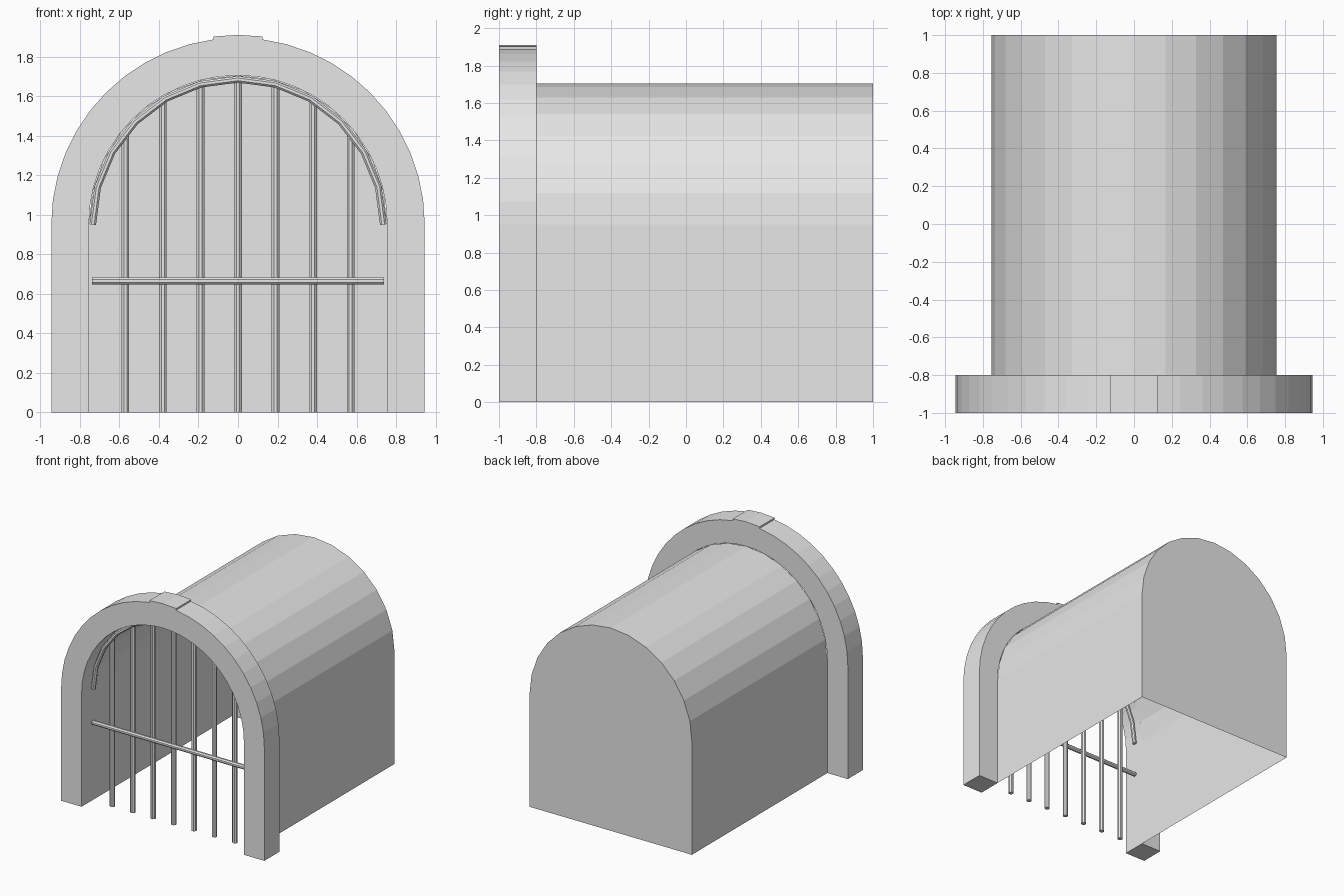
import bpy
import bmesh
from math import sin, cos, pi, sqrt
from mathutils import Vector

SPRING = 0.95      # height where the arches begin
R_IN = 0.755       # tunnel and opening radius
R_OUT = 0.945      # portal outer radius
FRONT, REAR_OF_PORTAL, BACK = -1.0, -0.8, 1.0

cube = bpy.data.objects.get("Cube")
if cube:
    bpy.data.objects.remove(cube, do_unlink=True)

grey = bpy.data.materials.new("plain_grey")
grey.use_nodes = True
colour = (0.8, 0.8, 0.8, 1)
grey.diffuse_color = colour
grey.node_tree.nodes["Principled BSDF"].inputs["Base Color"].default_value = colour


def finish(bm, name):
    bmesh.ops.recalc_face_normals(bm, faces=bm.faces)
    mesh = bpy.data.meshes.new(name)
    bm.to_mesh(mesh)
    bm.free()
    mesh.materials.append(grey)
    obj = bpy.data.objects.new(name, mesh)
    bpy.context.collection.objects.link(obj)
    return obj


def arc(radius, steps, start=0.0, end=pi):
    """Points (x, z) from the right springing over the crown."""
    angles = [start + (end - start) * i / steps for i in range(steps + 1)]
    return [(radius * cos(a), SPRING + radius * sin(a)) for a in angles]


def arch_outline(radius, steps):
    return [(radius, 0)] + arc(radius, steps) + [(-radius, 0)]


def band(name, outer, inner, y0, y1):
    """Solid strip between two matching outlines, from y0 to y1."""
    bm = bmesh.new()
    rings = []
    for (xo, zo), (xi, zi) in zip(outer, inner):
        rings.append([bm.verts.new(p) for p in
                      ((xo, y0, zo), (xo, y1, zo), (xi, y1, zi), (xi, y0, zi))])
    for a, b in zip(rings, rings[1:]):
        for k in range(4):
            n = (k + 1) % 4
            bm.faces.new((a[k], a[n], b[n], b[k]))
    bm.faces.new(rings[0])
    bm.faces.new(rings[-1])
    return finish(bm, name)


def tube(name, path, radius, sides=8):
    """Faceted rod swept along a path, closed at both ends."""
    pts = [Vector(p) for p in path]
    bm = bmesh.new()
    rings = []
    for i, p in enumerate(pts):
        t = (pts[min(i + 1, len(pts) - 1)] - pts[max(i - 1, 0)]).normalized()
        u = Vector((0, 1, 0))
        v = t.cross(u)
        rings.append([bm.verts.new(p + radius * (u * cos(a) + v * sin(a)))
                      for a in (2 * pi * (k + 0.5) / sides for k in range(sides))])
    for a, b in zip(rings, rings[1:]):
        for k in range(sides):
            n = (k + 1) % sides
            bm.faces.new((a[k], a[n], b[n], b[k]))
    bm.faces.new(rings[0])
    bm.faces.new(rings[-1])
    return finish(bm, name)


# Tunnel shell: thin vault with a closed back and an open floor
bm = bmesh.new()
outline = arch_outline(R_IN, 14)
near = [bm.verts.new((x, REAR_OF_PORTAL, z)) for x, z in outline]
far = [bm.verts.new((x, BACK, z)) for x, z in outline]
for i in range(len(outline) - 1):
    bm.faces.new((near[i], near[i + 1], far[i + 1], far[i]))
bm.faces.new(far)
finish(bm, "tunnel_shell")

# Portal surround and its slightly raised keystone
band("portal_arch", arch_outline(R_OUT, 24), arch_outline(R_IN, 24),
     FRONT, REAR_OF_PORTAL)
half = pi / 24
band("keystone", arc(0.96, 2, pi / 2 - half, pi / 2 + half),
     arc(R_IN, 2, pi / 2 - half, pi / 2 + half), FRONT, REAR_OF_PORTAL)

# Grille: curved top rail, crossbar and upright bars
RAIL_R, RAIL_Y, BAR_Y = 0.735, -0.87, -0.855
tube("grille_arch_rail", [(x, RAIL_Y, z) for x, z in arc(RAIL_R, 12)], 0.018)
tube("grille_crossbar", [(-0.74, RAIL_Y, 0.665), (0.74, RAIL_Y, 0.665)], 0.019)
for i in range(-3, 4):
    x = i * 0.19
    top = SPRING + sqrt(RAIL_R ** 2 - x ** 2) - 0.01
    tube(f"grille_bar_{i + 4}", [(x, BAR_Y, 0), (x, BAR_Y, top)], 0.021)
